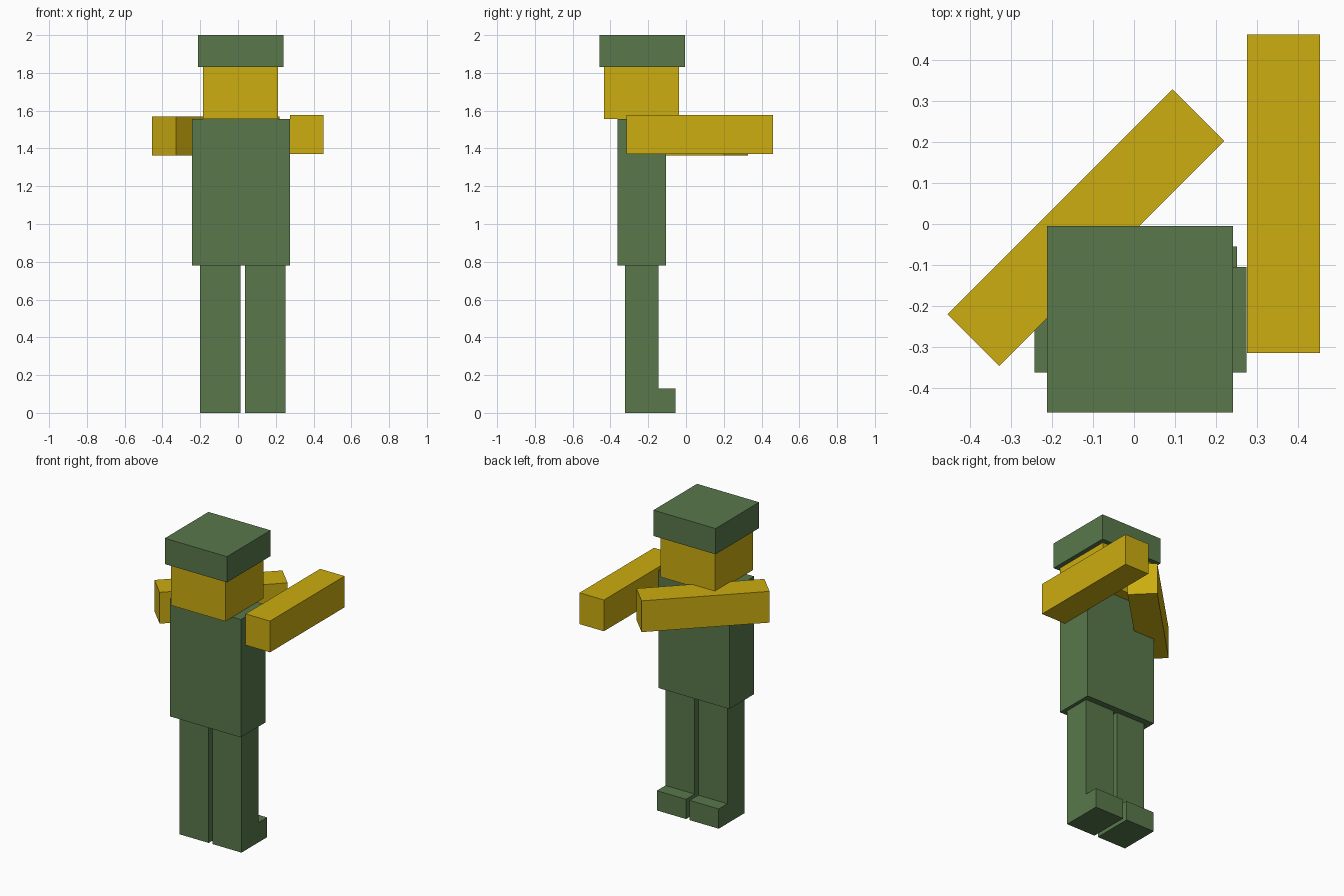
import bpy, bmesh, math
from mathutils import Matrix

if "Cube" in bpy.data.objects:
    bpy.data.objects.remove(bpy.data.objects["Cube"])


def material(name, rgb):
    m = bpy.data.materials.new(name)
    m.diffuse_color = (*rgb, 1.0)
    m.use_nodes = True
    m.node_tree.nodes["Principled BSDF"].inputs["Base Color"].default_value = m.diffuse_color
    return m


green = material("army_green", (0.100, 0.188, 0.071))
yellow = material("yellow_skin", (0.604, 0.418, 0.005))


def finish(name, bm, mat):
    bmesh.ops.recalc_face_normals(bm, faces=bm.faces)
    mesh = bpy.data.meshes.new(name)
    bm.to_mesh(mesh)
    bm.free()
    mesh.materials.append(mat)
    ob = bpy.data.objects.new(name, mesh)
    bpy.context.collection.objects.link(ob)
    return ob


def box(name, centre, size, mat, turn=0.0):
    bm = bmesh.new()
    bmesh.ops.create_cube(bm, size=1.0, matrix=Matrix.Diagonal((*size, 1.0)))
    ob = finish(name, bm, mat)
    ob.location = centre
    ob.rotation_euler.z = math.radians(turn)
    return ob


def leg(name, x0, x1):
    # L-shaped side profile (y, z) with the foot, extruded across x
    profile = [(-0.322, 0), (-0.055, 0), (-0.055, 0.13),
               (-0.145, 0.13), (-0.145, 0.782), (-0.322, 0.782)]
    bm = bmesh.new()
    face = bm.faces.new([bm.verts.new((x0, y, z)) for y, z in profile])
    new = bmesh.ops.extrude_face_region(bm, geom=[face])["geom"]
    verts = [v for v in new if isinstance(v, bmesh.types.BMVert)]
    bmesh.ops.translate(bm, verts=verts, vec=(x1 - x0, 0, 0))
    return finish(name, bm, green)


# Legs with feet
leg("left_leg", -0.200, 0.012)
leg("right_leg", 0.038, 0.251)

# Torso, head and cap
box("torso", (0.0155, -0.2335, 1.169), (0.517, 0.257, 0.776), green)
box("head", (0.0135, -0.235, 1.693), (0.397, 0.398, 0.274), yellow)
box("cap", (0.0145, -0.232, 1.915), (0.453, 0.454, 0.170), green)

# Outstretched arms, one turned across the back
arm = (0.178, 0.776, 0.206)
box("right_arm", (0.3645, 0.0735, 1.474), arm, yellow)
box("left_arm", (-0.1175, -0.009, 1.466), arm, yellow, turn=-45)
